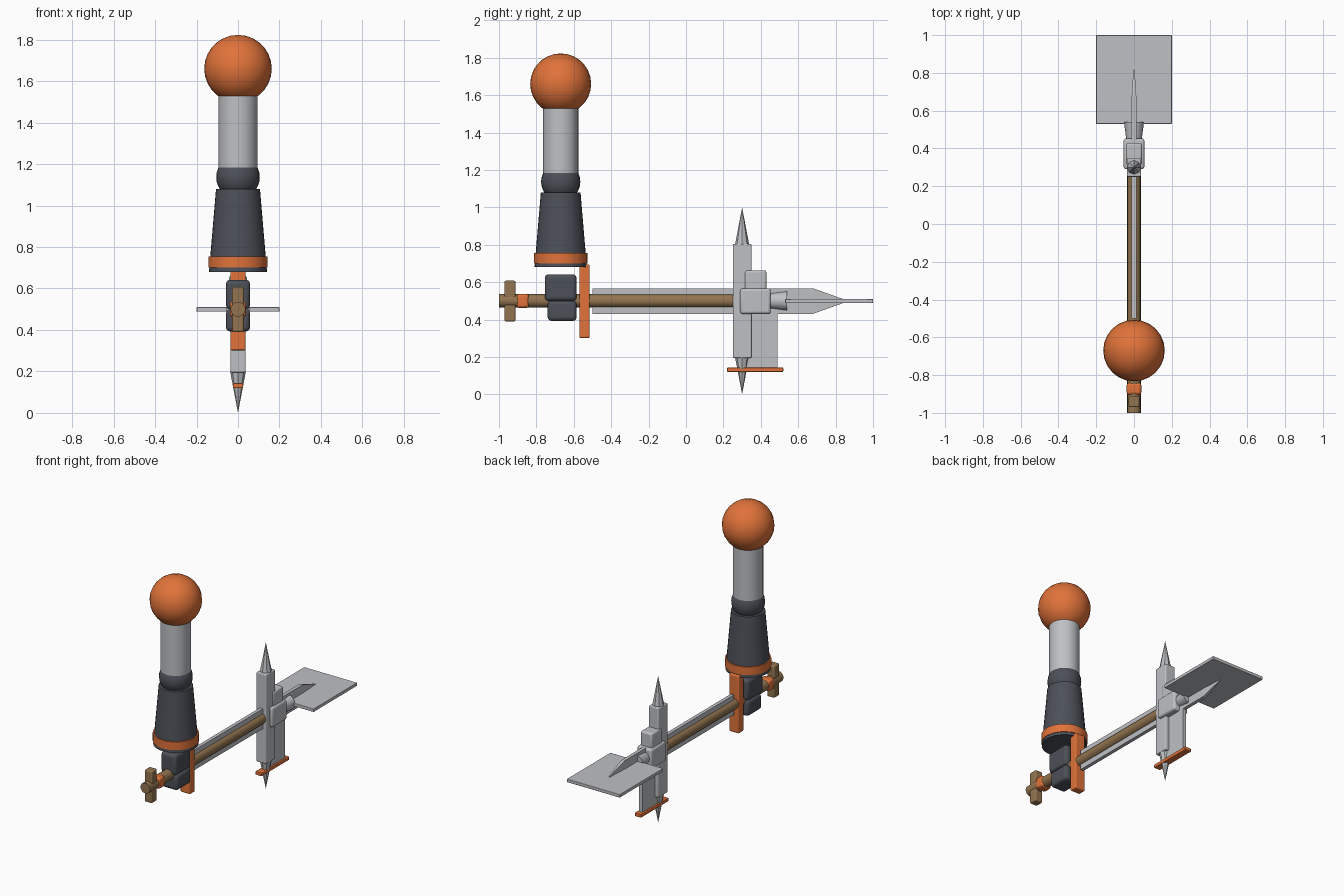
import bpy, bmesh, math
from mathutils import Matrix, Vector

default = bpy.data.objects.get("Cube")
if default:
    bpy.data.objects.remove(default, do_unlink=True)


def material(name, rgb):
    m = bpy.data.materials.new(name)
    m.use_nodes = True
    m.diffuse_color = (*rgb, 1)
    m.node_tree.nodes["Principled BSDF"].inputs["Base Color"].default_value = (*rgb, 1)
    return m


ORANGE = material("orange", (0.75, 0.17, 0.042))
DARK = material("dark_slate", (0.072, 0.08, 0.097))
GREY = material("light_grey", (0.52, 0.53, 0.55))
BROWN = material("brown_wood", (0.29, 0.175, 0.08))


def finish(name, bm, mat, bevel=0, smooth=True):
    bmesh.ops.recalc_face_normals(bm, faces=bm.faces)
    mesh = bpy.data.meshes.new(name)
    bm.to_mesh(mesh)
    bm.free()
    mesh.materials.append(mat)
    obj = bpy.data.objects.new(name, mesh)
    bpy.context.collection.objects.link(obj)
    if bevel:
        mod = obj.modifiers.new("rounded_edges", 'BEVEL')
        mod.width, mod.segments = bevel, 3
    if smooth:
        bpy.ops.object.select_all(action='DESELECT')
        obj.select_set(True)
        bpy.context.view_layer.objects.active = obj
        bpy.ops.object.shade_smooth_by_angle(angle=math.radians(35))
    return obj


def box(name, mat, half_x, y, z, bevel=0.0):
    """Box centred on x = 0 between two y and two z limits."""
    bm = bmesh.new()
    bmesh.ops.create_cube(bm, size=1)
    bmesh.ops.scale(bm, verts=bm.verts, vec=(2 * half_x, y[1] - y[0], z[1] - z[0]))
    bmesh.ops.translate(bm, verts=bm.verts, vec=(0, sum(y) / 2, sum(z) / 2))
    return finish(name, bm, mat, bevel, smooth=bevel > 0)


def cone(name, mat, start, end, r1, r2, sides=32, smooth=True, bevel=0.0, spin=0.0, squash=1.0):
    """Cylinder or cone between two points; squash flattens it in x."""
    a, b = Vector(start), Vector(end)
    turn = Vector((0, 0, 1)).rotation_difference(b - a).to_matrix().to_4x4()
    place = Matrix.Translation((a + b) / 2) @ Matrix.Scale(squash, 4, (1, 0, 0)) @ turn
    bm = bmesh.new()
    bmesh.ops.create_cone(bm, cap_ends=True, segments=sides, radius1=r1, radius2=r2,
                          depth=(b - a).length, matrix=place @ Matrix.Rotation(spin, 4, 'Z'))
    bmesh.ops.remove_doubles(bm, verts=bm.verts, dist=1e-5)
    return finish(name, bm, mat, bevel, smooth)


def ball(name, mat, centre, radius):
    bm = bmesh.new()
    bmesh.ops.create_uvsphere(bm, u_segments=24, v_segments=14, radius=radius,
                              matrix=Matrix.Translation(centre))
    return finish(name, bm, mat)


# Upright column with ball knob
COL = -0.67
for name, mat, z1, z2, r1, r2 in (
        ("column_skirt", DARK, 0.68, 1.08, 0.14, 0.106),
        ("skirt_band", ORANGE, 0.70, 0.755, 0.143, 0.143),
        ("column_tube", GREY, 1.1, 1.6, 0.094, 0.094)):
    cone(name, mat, (0, COL, z1), (0, COL, z2), r1, r2)
ball("column_joint", DARK, (0, COL, 1.137), 0.105)
ball("knob", ORANGE, (0, COL, 1.66), 0.163)

# Dark clamp blocks and orange guard
box("clamp_upper", DARK, 0.058, (-0.755, -0.585), (0.5, 0.642), 0.02)
box("clamp_lower", DARK, 0.058, (-0.74, -0.585), (0.393, 0.5), 0.02)
box("guard", ORANGE, 0.037, (-0.57, -0.515), (0.302, 0.695), 0.007)

# Wooden shaft with cross handle
cone("shaft", BROWN, (0, -1, 0.5), (0, 0.28, 0.5), 0.036, 0.036, sides=16)
box("cross_handle", BROWN, 0.028, (-0.97, -0.912), (0.39, 0.608), 0.008)
box("shaft_collar", ORANGE, 0.039, (-0.905, -0.84), (0.462, 0.538), 0.015)

# Flat spine with pointed tail
box("spine", GREY, 0.012, (-0.5, 0.68), (0.431, 0.567))
cone("spine_point", GREY, (0, 0.68, 0.499), (0, 0.87, 0.499), 0.068 * math.sqrt(2), 0,
     sides=4, smooth=False, spin=math.pi / 4, squash=0.012 / 0.068)

# Vertical mast with a spike at each end
box("mast", GREY, 0.037, (0.25, 0.35), (0.195, 0.805), 0.006)
for name, base, tip in (("top_spike", 0.8, 1.0), ("bottom_spike", 0.2, 0.0)):
    cone(name, GREY, (0, 0.3, base), (0, 0.3, tip), 0.038, 0, sides=8, smooth=False)

# Housing behind the mast
box("housing", GREY, 0.055, (0.29, 0.453), (0.43, 0.567), 0.014)
box("housing_top", GREY, 0.043, (0.315, 0.43), (0.55, 0.663), 0.012)
cone("tail_socket", GREY, (0, 0.44, 0.5), (0, 0.54, 0.5), 0.04, 0.053, sides=16)

# Tail plate, lower fin and foot
box("tail_plate", GREY, 0.2, (0.53, 1.0), (0.488, 0.51), 0.003)
box("lower_fin", GREY, 0.012, (0.3, 0.488), (0.135, 0.45))
box("foot", ORANGE, 0.024, (0.22, 0.52), (0.12, 0.143), 0.004)
